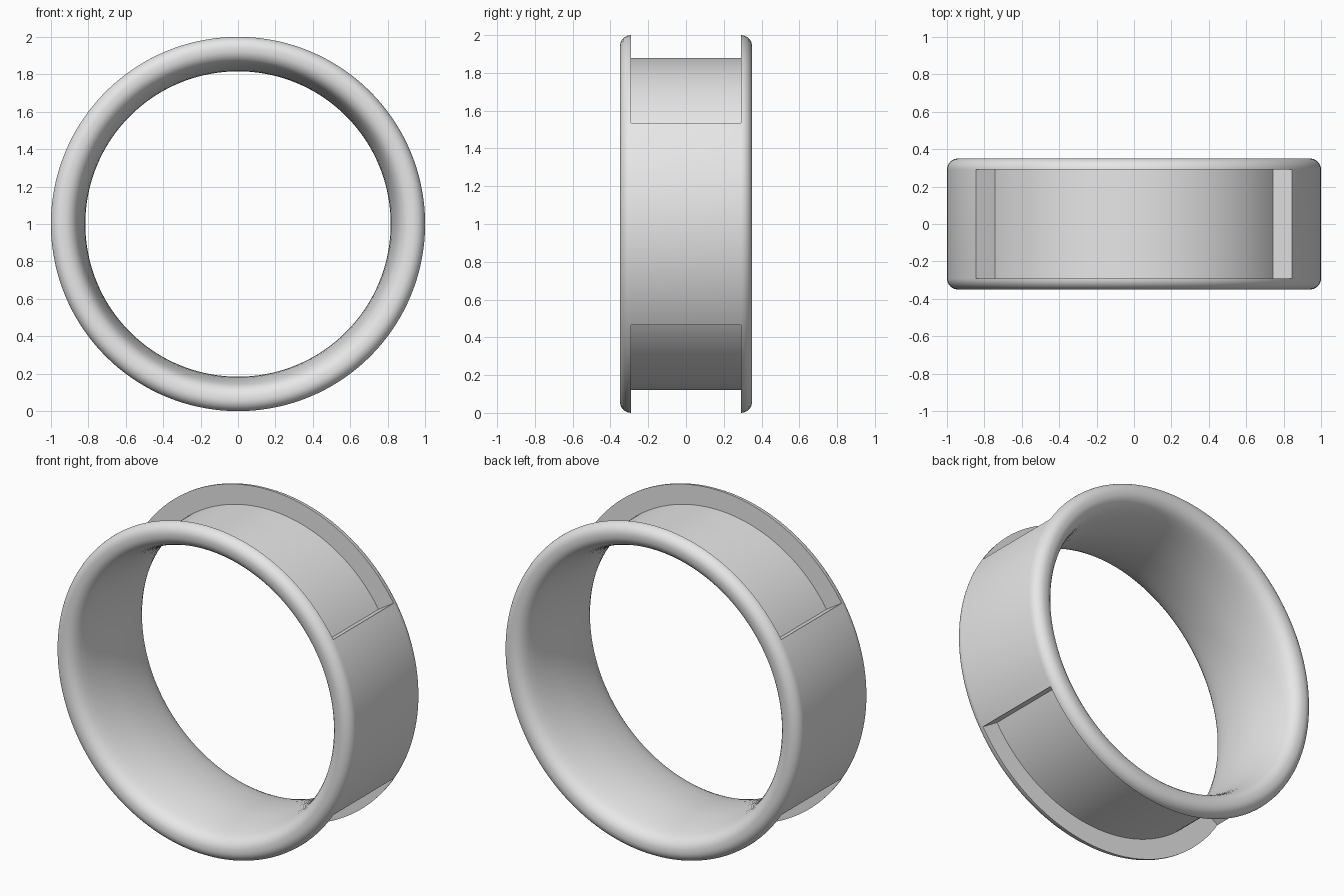
import bpy, bmesh
from math import radians, cos, sin
from mathutils import Vector, Matrix

if "Cube" in bpy.data.objects:
    bpy.data.objects.remove(bpy.data.objects["Cube"], do_unlink=True)

CENTRE = Vector((0, 0, 1))
HALF_WIDTH, FILLET = 0.35, 0.06
RECESS_HALF_WIDTH, RECESS_RADIUS = 0.29, 0.88
RECESS_HALF_ANGLE = radians(57.7)


def lathe(name, profile, start, sweep, steps):
    """Sweep a closed (y, radius) profile around the ring axis."""
    bm = bmesh.new()
    full = sweep > radians(359)
    rings = []
    for i in range(steps if full else steps + 1):
        a = start + sweep * i / steps
        rings.append([bm.verts.new(CENTRE + Vector((r * sin(a), y, r * cos(a))))
                      for y, r in profile])
    n = len(profile)
    for i in range(steps):
        a, b = rings[i], rings[(i + 1) % len(rings)]
        for j in range(n):
            k = (j + 1) % n
            bm.faces.new((a[j], a[k], b[k], b[j]))
    if not full:
        bm.faces.new(rings[0])
        bm.faces.new(rings[-1][::-1])
    bmesh.ops.recalc_face_normals(bm, faces=bm.faces)
    mesh = bpy.data.meshes.new(name)
    bm.to_mesh(mesh)
    bm.free()
    obj = bpy.data.objects.new(name, mesh)
    bpy.context.collection.objects.link(obj)
    return obj


# Band profile: rounded outer shoulder, rolled rim and domed bore
half = []
for i in range(9):
    t = radians(90 * i / 8)
    half.append((HALF_WIDTH - FILLET + FILLET * sin(t), 1 - FILLET + FILLET * cos(t)))
half += [(0.349, 0.918), (0.343, 0.9), (0.332, 0.883), (0.315, 0.868), (0.29, 0.856),
         (0.25, 0.844), (0.19, 0.832), (0.12, 0.823), (0.06, 0.818)]
profile = half + [(0, 0.816)] + [(-y, r) for y, r in reversed(half)]
band = lathe("ring_band", profile, 0, radians(360), 144)

# Plain grey metal
grey = bpy.data.materials.new("light_grey")
grey.use_nodes = True
colour = (0.8, 0.8, 0.8, 1)
grey.diffuse_color = colour
grey.node_tree.nodes["Principled BSDF"].inputs["Base Color"].default_value = colour
band.data.materials.append(grey)

# Recesses cut into the top and bottom, between the two flanges
w = RECESS_HALF_WIDTH
block = [(-w, RECESS_RADIUS), (w, RECESS_RADIUS), (w, 1.1), (-w, 1.1)]
bpy.context.view_layer.objects.active = band
band.select_set(True)
for side, middle in (("top", 0), ("bottom", radians(180))):
    cutter = lathe(side + "_recess_cutter", block, middle - RECESS_HALF_ANGLE,
                   2 * RECESS_HALF_ANGLE, 48)
    cutter.data.materials.append(grey)
    cut = band.modifiers.new(side + "_recess", 'BOOLEAN')
    cut.operation = 'DIFFERENCE'
    cut.solver = 'EXACT'
    cut.object = cutter
    bpy.ops.object.modifier_apply(modifier=cut.name)
    bpy.data.objects.remove(cutter, do_unlink=True)

bpy.ops.object.shade_smooth_by_angle(angle=radians(30))
